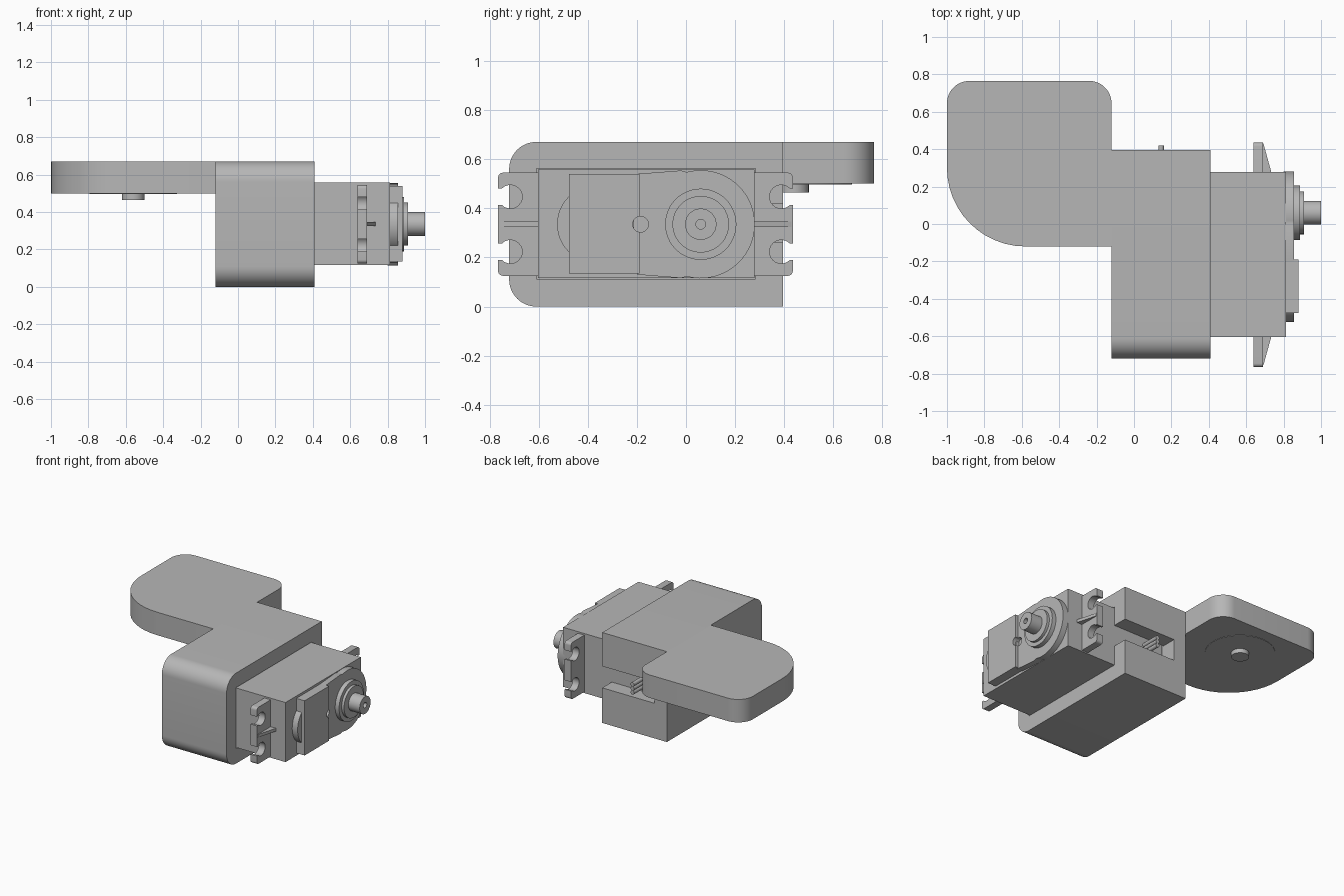
import bpy, bmesh, math
from mathutils import Vector

cube = bpy.data.objects.get("Cube")
if cube:
    bpy.data.objects.remove(cube, do_unlink=True)

grey = bpy.data.materials.new("light grey")
grey.use_nodes = True
COLOR = (0.47, 0.47, 0.47, 1)
grey.diffuse_color = COLOR
grey.node_tree.nodes["Principled BSDF"].inputs["Base Color"].default_value = COLOR


def rounded(corners, steps=12):
    """Outline from (u, v, radius) corners, each rounded by an arc."""
    out = []
    n = len(corners)
    for i, (u, v, r) in enumerate(corners):
        p = Vector((u, v))
        if r == 0:
            out.append(p)
            continue
        a = (Vector(corners[i - 1][:2]) - p).normalized()
        b = (Vector(corners[(i + 1) % n][:2]) - p).normalized()
        half = a.angle(b) / 2
        centre = p + (a + b).normalized() * r / math.sin(half)
        start = p + a * r / math.tan(half) - centre
        end = p + b * r / math.tan(half) - centre
        sweep = start.angle_signed(end)
        for k in range(steps + 1):
            t = -sweep * k / steps
            out.append(centre + Vector((start.x * math.cos(t) - start.y * math.sin(t),
                                        start.x * math.sin(t) + start.y * math.cos(t))))
    return out


def rect(u0, u1, v0, v1, r=0):
    return rounded([(u0, v0, r), (u1, v0, r), (u1, v1, r), (u0, v1, r)], 6)


def arc(u, v, r, start=0, sweep=360, n=48):
    count = n if sweep == 360 else n + 1
    angles = [math.radians(start + sweep * k / n) for k in range(count)]
    return [Vector((u + r * math.cos(a), v + r * math.sin(a))) for a in angles]


def prism(name, outline, lo, hi, axis="x"):
    """Extrude an outline along an axis: x takes (y, z), y takes (x, z), z takes (x, y)."""
    place = {"x": lambda p, d: (d, p[0], p[1]),
             "y": lambda p, d: (p[0], d, p[1]),
             "z": lambda p, d: (p[0], p[1], d)}[axis]
    bm = bmesh.new()
    base = bm.faces.new([bm.verts.new(place(p, lo)) for p in outline])
    ext = bmesh.ops.extrude_face_region(bm, geom=[base])
    moved = [g for g in ext["geom"] if isinstance(g, bmesh.types.BMVert)]
    bmesh.ops.translate(bm, verts=moved, vec=place((0, 0), hi - lo))
    bmesh.ops.recalc_face_normals(bm, faces=bm.faces)
    mesh = bpy.data.meshes.new(name)
    bm.to_mesh(mesh)
    bm.free()
    mesh.materials.append(grey)
    obj = bpy.data.objects.new(name, mesh)
    bpy.context.collection.objects.link(obj)
    return obj


def cut(obj, *cutters):
    bpy.context.view_layer.objects.active = obj
    for c in cutters:
        mod = obj.modifiers.new("cut", "BOOLEAN")
        mod.operation = "DIFFERENCE"
        mod.solver = "EXACT"
        mod.object = c
        bpy.ops.object.modifier_apply(modifier=mod.name)
        bpy.data.objects.remove(c, do_unlink=True)


MID = 0.335      # height of the motor's centre line
SHAFT_Y = 0.06   # output shaft position

# Holder block with motor pocket and cable slot
block = prism("holder_block", rounded([(-0.72, 0, 0.11), (0.395, 0, 0),
                                       (0.395, 0.67, 0), (-0.72, 0.67, 0.11)]), -0.12, 0.41)
cut(block,
    prism("pocket", rect(-0.608, 0.283, 0.112, 0.562), -0.02, 0.5),
    prism("cable_slot", rect(0.2, 0.5, 0.26, 0.42), -0.02, 0.5))

# Side plate with its pivot underneath
prism("side_plate", rounded([(-0.12, -0.12, 0), (-0.12, 0.765, 0.12),
                             (-1, 0.765, 0.12), (-1, -0.12, 0.42)]), 0.5, 0.67, "z")
prism("pivot_disc", arc(-0.56, 0.44, 0.235), 0.497, 0.51, "z")
prism("pivot_pin", arc(-0.56, 0.44, 0.06), 0.465, 0.51, "z")

# Motor body
prism("motor_body", rect(-0.603, 0.279, 0.116, 0.557), -0.01, 0.812)

# Mounting ears with open screw holes, and their stiffening ribs
ears = prism("mounting_ears", rect(-0.765, 0.435, 0.125, 0.545, 0.02), 0.638, 0.69)
for y, side in ((-0.715, -1), (0.388, 1)):
    for z in (MID - 0.112, MID + 0.112):
        y0, y1 = sorted((y, y + side * 0.1))
        cut(ears, prism("screw_hole", arc(y, z, 0.048, n=24), 0.6, 0.75),
            prism("screw_gap", rect(y0, y1, z - 0.034, z + 0.034), 0.6, 0.75))
for name, wall, tip in (("front_rib", -0.6, -0.755), ("back_rib", 0.275, 0.43)):
    prism(name, [(0.68, wall), (0.735, wall), (0.692, tip), (0.68, tip)],
          MID - 0.011, MID + 0.011, "z")

# Gear cover on the output end
gear = prism("gear_cover", [(-0.2, 0.13), (-0.02, 0.116)]
             + arc(SHAFT_Y, MID, 0.22, -105, 210) + [(-0.02, 0.554), (-0.2, 0.54)], 0.8, 0.856)
prism("gear_bump", arc(-0.368, MID, 0.157), 0.8, 0.856)
cover = prism("raised_cover", rect(-0.477, -0.19, 0.135, 0.54), 0.8, 0.88)
cut(gear, prism("notch", arc(-0.185, MID, 0.032, n=24), 0.83, 0.9))
cut(cover, prism("notch", arc(-0.185, MID, 0.032, n=24), 0.83, 0.9))

# Output shaft with stepped collars
prism("outer_collar", arc(SHAFT_Y, MID, 0.145), 0.84, 0.888)
prism("inner_collar", arc(SHAFT_Y, MID, 0.115), 0.88, 0.908)
shaft = prism("output_shaft", arc(SHAFT_Y, MID, 0.064, n=32), 0.89, 1)
cut(shaft, prism("shaft_hole", arc(SHAFT_Y, MID, 0.02, n=24), 0.93, 1.1))

# Three cable strands
for i in range(3):
    prism(f"cable_{i + 1}", arc(0.145, 0.305 + 0.03 * i, 0.015, n=16), 0.26, 0.42, "y")

# Smooth the round walls, keep edges sharp
for obj in bpy.context.collection.objects:
    if obj.type == "MESH" and grey.name in obj.data.materials:
        bpy.ops.object.select_all(action="DESELECT")
        obj.select_set(True)
        bpy.context.view_layer.objects.active = obj
        bpy.ops.object.shade_smooth_by_angle(angle=math.radians(30))
